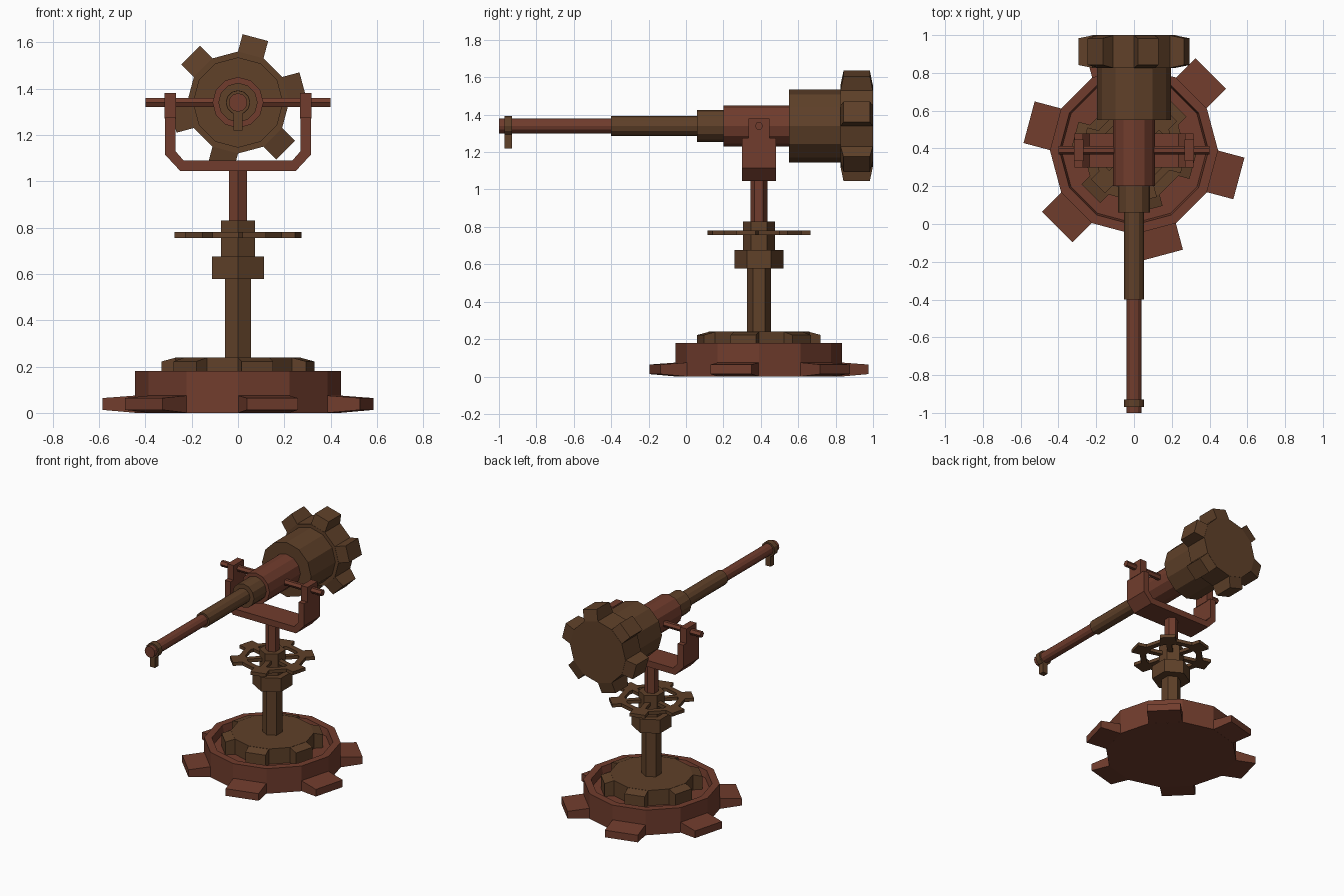
import bpy, bmesh
from math import cos, sin, pi, radians
from mathutils import Matrix, Vector

if "Cube" in bpy.data.objects:
    bpy.data.objects.remove(bpy.data.objects["Cube"])


def material(name, color):
    m = bpy.data.materials.new(name)
    m.diffuse_color = color
    m.use_nodes = True
    m.node_tree.nodes["Principled BSDF"].inputs["Base Color"].default_value = m.diffuse_color
    return m


RED = material("rust_red", (0.165, 0.046, 0.026, 1))
BROWN = material("dark_brown", (0.115, 0.052, 0.022, 1))
STAND = Matrix.Translation((0, 0.39, 0))                                   # upright axis
GUN = Matrix.Translation((0, 0, 1.34)) @ Matrix.Rotation(-pi / 2, 4, 'X')  # local z runs along +y


def finish(name, bm, mat, matrix):
    bmesh.ops.recalc_face_normals(bm, faces=bm.faces)
    bm.transform(matrix)
    mesh = bpy.data.meshes.new(name)
    bm.to_mesh(mesh)
    bm.free()
    mesh.materials.append(mat)
    ob = bpy.data.objects.new(name, mesh)
    bpy.context.collection.objects.link(ob)
    return ob


def add_lathe(bm, profile, sides=12, phase=0.0, closed=False):
    rings = [[bm.verts.new((r * cos(phase + 2 * pi * i / sides), r * sin(phase + 2 * pi * i / sides), z))
              for i in range(sides)] for r, z in profile]
    pairs = list(zip(rings, rings[1:]))
    if closed:
        pairs.append((rings[-1], rings[0]))
    else:
        bm.faces.new(rings[0])
        bm.faces.new(rings[-1])
    for a, b in pairs:
        for i in range(sides):
            j = (i + 1) % sides
            bm.faces.new((a[i], a[j], b[j], b[i]))


def add_bars(bm, r0, r1, hw, z0, z1):
    """Six radial blocks, z0 = height range at the root, z1 = at the tip."""
    for k in range(6):
        rot = Matrix.Rotation(radians(45 + 60 * k), 4, 'Z')
        a, b = [[bm.verts.new(rot @ Vector((r, s * hw, z))) for s, z in
                 ((-1, zr[0]), (1, zr[0]), (1, zr[1]), (-1, zr[1]))]
                for r, zr in ((r0, z0), (r1, z1))]
        bm.faces.new(a)
        bm.faces.new(b)
        for i in range(4):
            j = (i + 1) % 4
            bm.faces.new((a[i], a[j], b[j], b[i]))


def lathe(name, profile, mat, matrix, sides=12, phase=0.0):
    bm = bmesh.new()
    add_lathe(bm, profile, sides, phase)
    return finish(name, bm, mat, matrix)


def cog(name, profile, teeth, mat, matrix):
    bm = bmesh.new()
    add_lathe(bm, profile)
    add_bars(bm, *teeth)
    return finish(name, bm, mat, matrix)


def box(name, lo, hi, mat):
    bm = bmesh.new()
    bmesh.ops.create_cube(bm, size=1)
    lo, hi = Vector(lo), Vector(hi)
    return finish(name, bm, mat, Matrix.Translation((lo + hi) / 2) @ Matrix.Diagonal((*(hi - lo), 1)))


# Base: rimmed dish with six feet, smaller cog inside
cog("base_dish", [(0.445, 0), (0.445, 0.18), (0.395, 0.18), (0.385, 0.13)],
    (0.425, 0.575, 0.114, (0, 0.075), (0.013, 0.064)), RED, STAND)
cog("base_cog", [(0.27, 0.12), (0.27, 0.24)],
    (0.255, 0.323, 0.07, (0.12, 0.24), (0.13, 0.222)), BROWN, STAND)

# Hexagonal column sections
for name, r, z0, z1, mat in (("column", 0.065, 0.23, 0.58, BROWN),
                             ("column_collar", 0.13, 0.578, 0.676, BROWN),
                             ("wheel_hub", 0.085, 0.676, 0.83, BROWN),
                             ("upper_post", 0.045, 0.83, 1.06, RED)):
    lathe(name, [(r, z0), (r, z1)], mat, STAND, 6, pi / 2)

# Hand wheel: ring, spokes and stub teeth
bm = bmesh.new()
H = (0.756, 0.78)
add_lathe(bm, [(0.215, H[0]), (0.215, H[1]), (0.175, H[1]), (0.175, H[0])], closed=True)
add_bars(bm, 0.06, 0.18, 0.018, H, H)
add_bars(bm, 0.205, 0.27, 0.053, H, H)
finish("hand_wheel", bm, BROWN, STAND)

# Yoke: U profile pushed through y
half = [(0.25, 1.045), (0.315, 1.115), (0.315, 1.275), (0.27, 1.275), (0.27, 1.13), (0.235, 1.09)]
outline = half + [(-x, z) for x, z in reversed(half)]
bm = bmesh.new()
face = bm.faces.new([bm.verts.new((x, 0.30, z)) for x, z in outline])
ext = bmesh.ops.extrude_face_region(bm, geom=[face])
bmesh.ops.translate(bm, vec=(0, 0.18, 0),
                    verts=[v for v in ext["geom"] if isinstance(v, bmesh.types.BMVert)])
finish("yoke", bm, RED, Matrix())

# Yoke ears and trunnion pins
for side, s in (("left", -1), ("right", 1)):
    box(side + "_yoke_ear", (min(s * 0.267, s * 0.318), 0.333, 1.27),
        (max(s * 0.267, s * 0.318), 0.447, 1.38), RED)
    lathe(side + "_trunnion_pin", [(0.022, 0.08), (0.022, 0.4)], RED,
          Matrix.Translation((0, 0.39, 1.34)) @ Matrix.Rotation(s * pi / 2, 4, 'Y'), 6, pi / 2)

# Barrel sections from muzzle to breech
for name, r, y0, y1, mat in (("muzzle_tube", 0.04, -1.0, -0.4, RED),
                             ("barrel_sleeve", 0.053, -0.4, 0.06, BROWN),
                             ("barrel_collar", 0.085, 0.06, 0.2, BROWN),
                             ("receiver", 0.11, 0.2, 0.55, RED),
                             ("breech_drum", 0.195, 0.55, 0.83, BROWN),
                             ("muzzle_band", 0.052, -0.97, -0.93, BROWN)):
    lathe(name, [(r, y0), (r, y1)], mat, GUN)
box("muzzle_tab", (-0.02, -0.97, 1.22), (0.02, -0.93, 1.305), BROWN)

# Rear cog
cog("rear_cog", [(0.22, 0.825), (0.22, 1.0)],
    (0.205, 0.29, 0.057, (0.825, 1.0), (0.842, 0.983)), BROWN, GUN)
